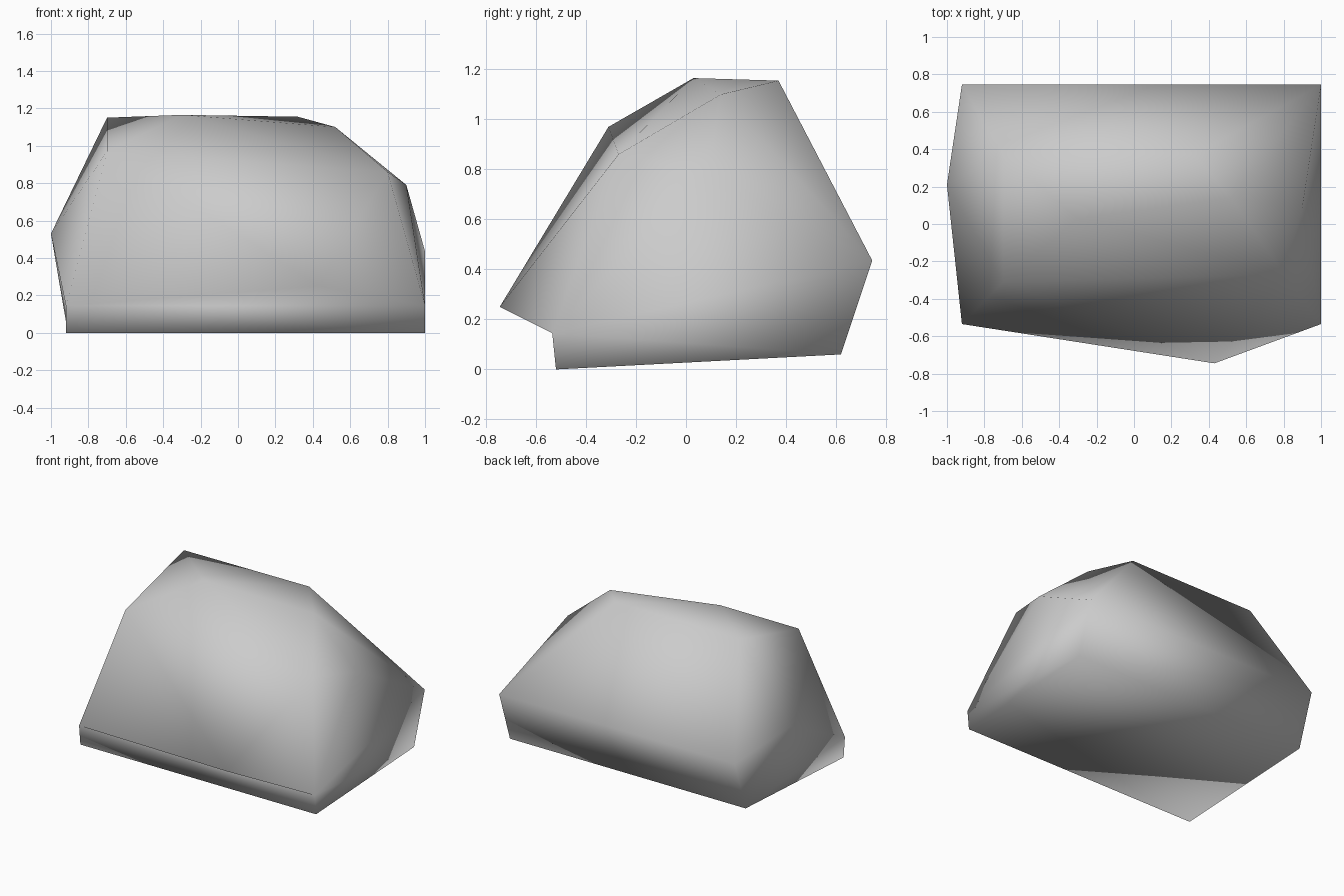
import bpy
import bmesh

cube = bpy.data.objects.get("Cube")
if cube:
    bpy.data.objects.remove(cube, do_unlink=True)

# Single stone colour
stone = bpy.data.materials.new("stone_grey")
stone.use_nodes = True
colour = (0.6, 0.6, 0.6, 1)
stone.diffuse_color = colour
stone.node_tree.nodes["Principled BSDF"].inputs["Base Color"].default_value = colour

bm = bmesh.new()


def corner(x, y, z):
    return bm.verts.new((x, y, z))


# Rim of the underside
rim_front = [corner(x, -0.535, 0.145) for x in (-0.92, 1)]
rim_back = [corner(x, 0.62, 0.06) for x in (1, -0.92)]
rim = rim_front + rim_back

# Bulging lower body: back edge, front lip and side point
for x in (-0.92, 1):
    corner(x, 0.745, 0.435)
corner(0.43, -0.745, 0.25)
corner(-1, 0.21, 0.53)

# Shoulders and crown
corner(-0.70, -0.31, 0.97)
corner(0.80, -0.27, 0.86)
corner(0.90, 0.09, 0.79)
corner(-0.70, 0.37, 1.15)
corner(0.32, 0.37, 1.155)
corner(0.52, 0.14, 1.10)
corner(-0.30, 0.03, 1.165)

# Wrap the corners in facets
bmesh.ops.convex_hull(bm, input=bm.verts[:])
loose = [v for v in bm.verts if not v.link_faces]
bmesh.ops.delete(bm, geom=loose, context='VERTS')

# Swap the flat underside for a foot that sits below the front lip
underside = [f for f in bm.faces if all(v in rim for v in f.verts)]
bmesh.ops.delete(bm, geom=underside, context='FACES')
left, right = rim_front
back_right, back_left = rim_back
foot_left, foot_right = [corner(x, -0.52, 0) for x in (-0.92, 1)]
bm.faces.new((left, foot_left, foot_right, right))
bm.faces.new((foot_left, back_left, back_right, foot_right))
bm.faces.new((left, back_left, foot_left))
bm.faces.new((right, foot_right, back_right))
bmesh.ops.recalc_face_normals(bm, faces=bm.faces[:])

# Smooth shaded boulder
for face in bm.faces:
    face.smooth = True
mesh = bpy.data.meshes.new("boulder")
bm.to_mesh(mesh)
bm.free()
mesh.materials.append(stone)
boulder = bpy.data.objects.new("boulder", mesh)
bpy.context.scene.collection.objects.link(boulder)
